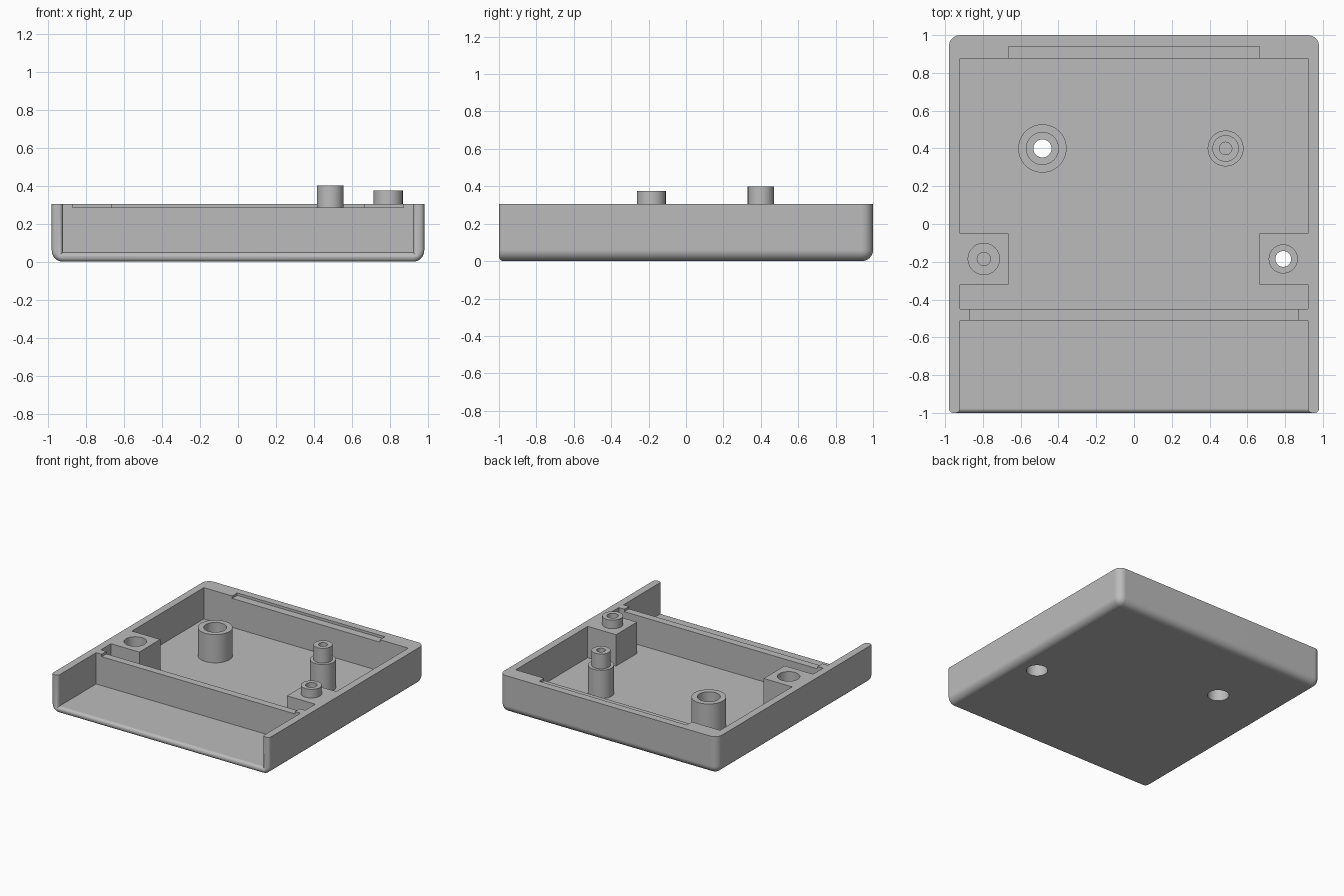
import bpy, bmesh, math
from mathutils import Vector

if "Cube" in bpy.data.objects:
    bpy.data.objects.remove(bpy.data.objects["Cube"], do_unlink=True)

TOP, FLOOR, RIM, SEAT = 0.305, 0.05, 0.92, 0.285

grey = bpy.data.materials.new("light_grey_plastic")
grey.use_nodes = True
colour = (0.5, 0.5, 0.5, 1)
grey.diffuse_color = colour
grey.node_tree.nodes["Principled BSDF"].inputs["Base Color"].default_value = colour


def to_object(name, bm):
    bmesh.ops.recalc_face_normals(bm, faces=bm.faces)
    mesh = bpy.data.meshes.new(name)
    bm.to_mesh(mesh)
    bm.free()
    mesh.materials.append(grey)
    obj = bpy.data.objects.new(name, mesh)
    bpy.context.collection.objects.link(obj)
    return obj


def prism(name, points, z0, z1):
    bm = bmesh.new()
    base = bm.faces.new([bm.verts.new((x, y, z0)) for x, y in points])
    top = bmesh.ops.extrude_face_region(bm, geom=[base])["geom"]
    verts = [g for g in top if isinstance(g, bmesh.types.BMVert)]
    bmesh.ops.translate(bm, verts=verts, vec=(0, 0, z1 - z0))
    return to_object(name, bm)


def box(name, x, y0, y1, z0, z1):
    return prism(name, [(-x, y0), (x, y0), (x, y1), (-x, y1)], z0, z1)


def cylinder(name, centre, radius, z0, z1, sides=48):
    step = math.tau / sides
    ring = [(centre[0] + radius * math.cos(i * step),
             centre[1] + radius * math.sin(i * step)) for i in range(sides)]
    return prism(name, ring, z0, z1)


def combine(obj, others, operation="DIFFERENCE"):
    # Apply each boolean in turn, then discard the helper solids
    for other in others:
        mod = obj.modifiers.new("cut", "BOOLEAN")
        mod.operation, mod.solver, mod.object = operation, "EXACT", other
        graph = bpy.context.evaluated_depsgraph_get()
        mesh = bpy.data.meshes.new_from_object(obj.evaluated_get(graph))
        obj.modifiers.clear()
        obj.data = mesh
        bpy.data.objects.remove(other, do_unlink=True)


def bevel_edges(obj, rule, radius, segments):
    bm = bmesh.new()
    bm.from_mesh(obj.data)
    bmesh.ops.remove_doubles(bm, verts=bm.verts, dist=0.0001)
    edges = [e for e in bm.edges if rule(e.verts[0].co, e.verts[1].co)]
    bmesh.ops.bevel(bm, geom=edges, offset=radius, segments=segments,
                    profile=0.5, affect="EDGES", clamp_overlap=False)
    bm.to_mesh(obj.data)
    bm.free()


def finish(obj):
    bpy.ops.object.select_all(action="DESELECT")
    obj.select_set(True)
    bpy.context.view_layer.objects.active = obj
    bpy.ops.object.shade_smooth_by_angle(angle=math.radians(30))
    normals = obj.modifiers.new("even_normals", "WEIGHTED_NORMAL")
    normals.keep_sharp = True


# Tray with rounded bottom, side and back edges
tray = box("tray", 0.98, -1, 1, 0, TOP)


def outer_edge(a, b):
    on_top = a.z > 0.3 and b.z > 0.3
    on_front = a.y < -0.99 and b.y < -0.99
    return not on_top and not on_front


bevel_edges(tray, outer_edge, 0.06, 8)

# Main compartment, leaving a mounting block on each side
right_side = [(RIM, -0.45), (RIM, -0.32), (0.665, -0.32),
              (0.665, -0.05), (RIM, -0.05), (RIM, 0.875)]
outline = right_side + [(-x, y) for x, y in reversed(right_side)]
combine(tray, [
    prism("main_cavity", outline, FLOOR, 0.5),
    box("front_cavity", RIM, -1.2, -0.51, FLOOR, 0.5),
    box("partition_recess", 0.87, -0.6, -0.4, SEAT, 0.5),
    box("back_recess", 0.665, 0.8, 0.94, SEAT, 0.5),
])

# Softened edges round the open front
bevel_edges(tray, lambda a, b: a.y < -0.999 and b.y < -0.999
            and not (a.z > 0.3 and b.z > 0.3), 0.024, 5)

# Posts and sockets
tube_at, peg_at = (-0.485, 0.4), (0.485, 0.4)
socket_at, stud_at = (-0.795, -0.185), (0.79, -0.185)

combine(tray, [
    cylinder("tube_counterbore", tube_at, 0.08, -0.1, 0.12),
    cylinder("stud_counterbore", stud_at, 0.08, -0.1, 0.2),
    cylinder("stud_hole", stud_at, 0.042, 0.1, 0.5),
    cylinder("socket_recess", socket_at, 0.083, 0.2, 0.5),
    cylinder("socket_pilot", socket_at, 0.035, 0.08, 0.3),
])
finish(tray)

screw_tube = cylinder("screw_tube", tube_at, 0.128, FLOOR, 0.28)
combine(screw_tube, [
    cylinder("tube_recess", tube_at, 0.085, 0.17, 0.5),
    cylinder("tube_hole", tube_at, 0.048, 0, 0.5),
    cylinder("tube_counterbore", tube_at, 0.08, -0.1, 0.12),
])
finish(screw_tube)

stepped_peg = cylinder("stepped_peg", peg_at, 0.095, FLOOR, 0.28)
combine(stepped_peg, [cylinder("peg_tip", peg_at, 0.07, 0.1, 0.4)], "UNION")
combine(stepped_peg, [cylinder("peg_pilot", peg_at, 0.033, 0.1, 0.5)])
finish(stepped_peg)

block_stud = cylinder("block_stud", stud_at, 0.077, TOP, 0.375)
combine(block_stud, [cylinder("stud_hole", stud_at, 0.042, 0.1, 0.5)])
finish(block_stud)
